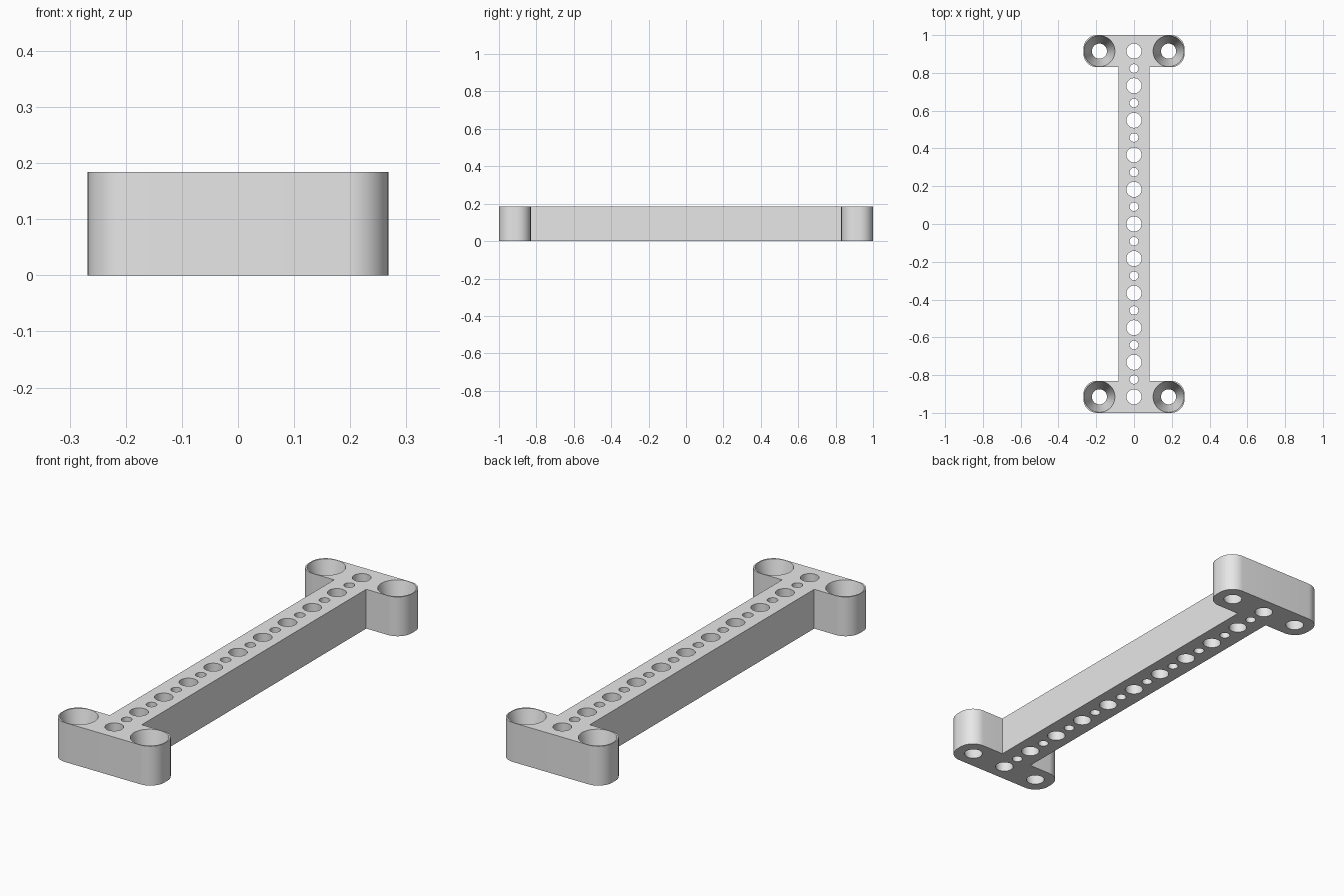
import bpy
import bmesh
from math import sin, cos, pi, radians

cube = bpy.data.objects.get("Cube")
if cube:
    bpy.data.objects.remove(cube, do_unlink=True)

HEIGHT = 0.184
PITCH = 0.183           # spacing of the large holes
HALF_WIDTH, HALF_LENGTH = 0.268, 1.0
BEAM, BAR_INNER = 0.083, 0.83
CORNER = 0.073


def arc(cx, cy, r, start, end, steps):
    return [(cx + r * cos(start + (end - start) * i / steps),
             cy + r * sin(start + (end - start) * i / steps))
            for i in range(steps + 1)]


def circle(cx, cy, r, sides=48):
    return arc(cx, cy, r, 0, 2 * pi, sides)[:-1]


def outline():
    """I-shaped outline mirrored from one quarter."""
    cx = HALF_WIDTH - CORNER
    q = [(BEAM, BAR_INNER)]
    q += arc(cx, BAR_INNER + CORNER, CORNER, -pi / 2, 0, 12)
    q += arc(cx, HALF_LENGTH - CORNER, CORNER, 0, pi / 2, 12)
    half = q + [(-x, y) for x, y in reversed(q)]
    return half + [(-x, -y) for x, y in half]


bm = bmesh.new()
rims = {0.0: [], HEIGHT: []}


def add_wall(bottom, top):
    """Wall between two matching loops; remembers both rims for capping."""
    loops = []
    for pts, z in ((bottom, 0.0), (top, HEIGHT)):
        verts = [bm.verts.new((x, y, z)) for x, y in pts]
        rims[z] += [bm.edges.new((v, verts[i - 1])) for i, v in enumerate(verts)]
        loops.append(verts)
    low, high = loops
    for i in range(len(low)):
        bm.faces.new((low[i - 1], low[i], high[i], high[i - 1]))


# Outer wall
add_wall(outline(), outline())

# Row of alternating large and small through holes
for i in range(-10, 11):
    ring = circle(0, i * PITCH / 2, 0.023 if i % 2 else 0.04)
    add_wall(ring, ring)

# Tapered screw holes in the four ends
for sx in (-1, 1):
    for sy in (-1, 1):
        x, y = sx * PITCH, sy * 5 * PITCH
        add_wall(circle(x, y, 0.04), circle(x, y, 0.082))

# Flat top and bottom
for z, edges in rims.items():
    bmesh.ops.triangle_fill(bm, edges=edges, use_beauty=True,
                            normal=(0, 0, 1 if z else -1))
bmesh.ops.recalc_face_normals(bm, faces=bm.faces[:])

mesh = bpy.data.meshes.new("mounting_bracket")
bm.to_mesh(mesh)
bm.free()
bracket = bpy.data.objects.new("mounting_bracket", mesh)
bpy.context.collection.objects.link(bracket)

# Material
grey = bpy.data.materials.new("light_grey")
grey.use_nodes = True
grey.diffuse_color = (0.8, 0.8, 0.8, 1)
grey.node_tree.nodes["Principled BSDF"].inputs["Base Color"].default_value = (0.8, 0.8, 0.8, 1)
mesh.materials.append(grey)

# Smooth curved walls, crisp edges
bpy.ops.object.select_all(action="DESELECT")
bracket.select_set(True)
bpy.context.view_layer.objects.active = bracket
bpy.ops.object.shade_smooth_by_angle(angle=radians(30))
